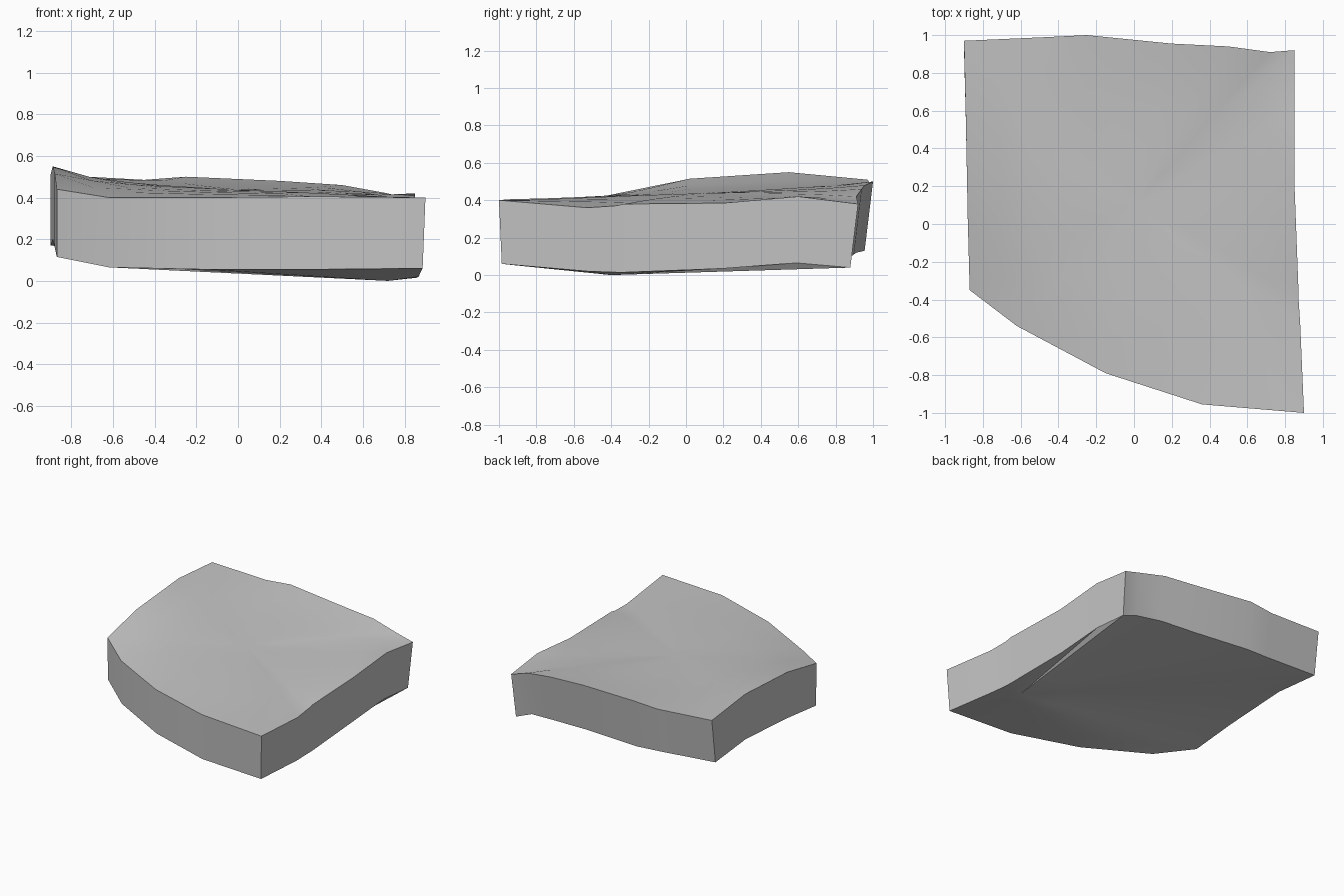
import bpy
import bmesh
import math
from mathutils import Vector

default_cube = bpy.data.objects.get("Cube")
if default_cube:
    bpy.data.objects.remove(default_cube, do_unlink=True)

# Rim of the slab, anticlockwise: x, y, top height, bottom height
RIM = [
    (.9, -1, .4, .06), (.88, -.53, .36, .02), (.87, -.38, .37, .015), (.87, -.33, .38, .015),
    (.85, .2, .385, .035), (.85, .6, .42, .065), (.85, .92, .38, .04),
    (.72, .91, .42, .09), (.5, .94, .46, .11), (.2, .955, .48, .12),
    (-.25, 1, .5, .13), (-.45, .99, .485, .14), (-.9, .97, .51, .17),
    (-.89, .55, .55, .2), (-.88, .02, .515, .16), (-.87, -.35, .44, .115),
    (-.62, -.54, .4, .065), (-.15, -.79, .4, .055), (.36, -.955, .405, .055),
]
TOP_CENTRE = Vector((0, .1, .45))
LOWEST_POINT = Vector((.72, -.4, 0))
RING_STEPS = (.8, .6, .4, .2)


def make_material(name, colour):
    material = bpy.data.materials.new(name)
    material.use_nodes = True
    material.diffuse_color = colour
    material.node_tree.nodes["Principled BSDF"].inputs["Base Color"].default_value = colour
    return material


def bridge(bm, outer, inner):
    """Join two matching rings with a band of quads."""
    count = len(outer)
    for i in range(count):
        j = (i + 1) % count
        bm.faces.new((outer[i], outer[j], inner[j], inner[i]))


def fill_side(bm, rim, centre):
    """Close one broad side with shrinking rings; return its inner vertices."""
    outer = rim
    inside = []
    for step in RING_STEPS:
        inner = [bm.verts.new(centre.lerp(v.co, step)) for v in rim]
        bridge(bm, outer, inner)
        inside += inner
        outer = inner
    hub = bm.verts.new(centre)
    for i, vert in enumerate(outer):
        bm.faces.new((vert, outer[(i + 1) % len(outer)], hub))
    return inside + [hub]


def bottom_point(x, y, z):
    """The lower rim tucks in a little, except along the upright left side."""
    return (x * (.985 if x > 0 else 1), y * (.955 if y > .8 else .985), z)


# Stone slab: upper rim, lower rim, side walls, broad top and underside
bm = bmesh.new()
top_rim = [bm.verts.new((x, y, top)) for x, y, top, bottom in RIM]
bottom_rim = [bm.verts.new(bottom_point(x, y, bottom)) for x, y, top, bottom in RIM]
top_inside = fill_side(bm, top_rim, TOP_CENTRE)
fill_side(bm, bottom_rim, LOWEST_POINT)
bridge(bm, top_rim, bottom_rim)

# Let the worn top sag evenly between its rim heights
for _ in range(100):
    bmesh.ops.smooth_vert(bm, verts=top_inside, factor=.5, use_axis_z=True)
bmesh.ops.recalc_face_normals(bm, faces=bm.faces)

mesh = bpy.data.meshes.new("stone_slab")
bm.to_mesh(mesh)
bm.free()
mesh.materials.append(make_material("stone_grey", (.56, .56, .56, 1)))

slab = bpy.data.objects.new("stone_slab", mesh)
bpy.context.collection.objects.link(slab)

# Soft broad faces with crisp edges
bpy.ops.object.select_all(action="DESELECT")
slab.select_set(True)
bpy.context.view_layer.objects.active = slab
bpy.ops.object.shade_smooth_by_angle(angle=math.radians(35))
